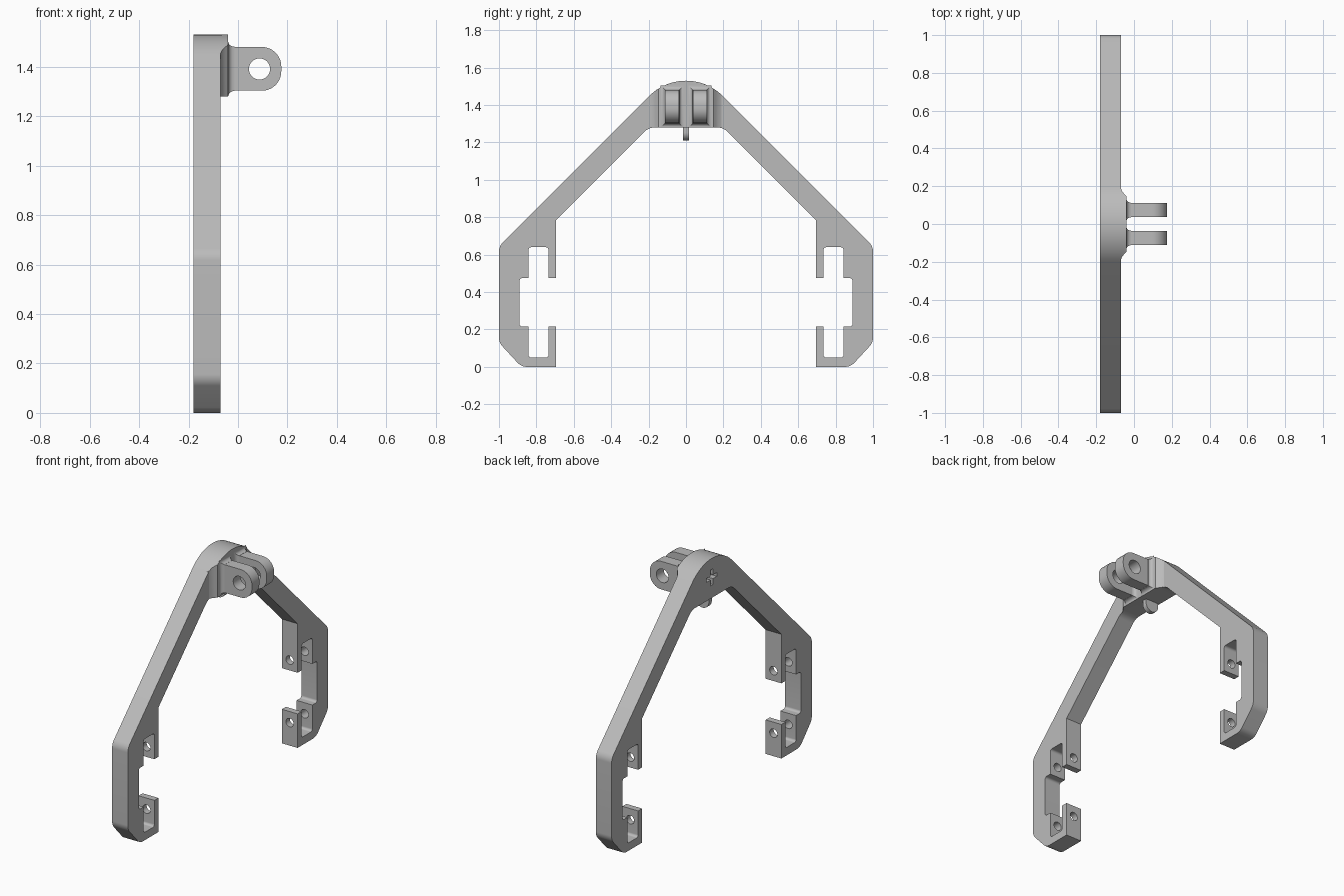
import bpy, bmesh, math
from mathutils import Vector

cube = bpy.data.objects.get("Cube")
if cube:
    bpy.data.objects.remove(cube)

grey = bpy.data.materials.new("plain grey")
grey.use_nodes = True
COLOUR = (0.5, 0.5, 0.5, 1)
grey.diffuse_color = COLOUR
grey.node_tree.nodes["Principled BSDF"].inputs["Base Color"].default_value = COLOUR


def rounded(corners, steps=8):
    """Turn (u, v, radius) corners into an outline with filleted corners."""
    out = []
    for i, (u, v, r) in enumerate(corners):
        p = Vector((u, v))
        if r == 0:
            out.append(p)
            continue
        a = (Vector(corners[i - 1][:2]) - p).normalized()
        b = (Vector(corners[(i + 1) % len(corners)][:2]) - p).normalized()
        half = a.angle(b) / 2
        centre = p + (a + b).normalized() * r / math.sin(half)
        start = p + a * r / math.tan(half) - centre
        end = p + b * r / math.tan(half) - centre
        for k in range(steps + 1):
            t = k / steps
            out.append(centre + start.lerp(end, t).normalized() * r)
    return out


def loft(name, sections):
    """Skin a stack of equal-length 3D outlines and cap both ends."""
    bm = bmesh.new()
    rings = [[bm.verts.new(p) for p in s] for s in sections]
    n = len(rings[0])
    bm.faces.new(rings[0])
    bm.faces.new(rings[-1])
    for lo, hi in zip(rings, rings[1:]):
        for i in range(n):
            j = (i + 1) % n
            bm.faces.new((lo[i], lo[j], hi[j], hi[i]))
    bmesh.ops.recalc_face_normals(bm, faces=bm.faces)
    mesh = bpy.data.meshes.new(name)
    bm.to_mesh(mesh)
    bm.free()
    mesh.materials.append(grey)
    obj = bpy.data.objects.new(name, mesh)
    bpy.context.collection.objects.link(obj)
    return obj


def prism_x(name, outline, x0, x1):
    return loft(name, [[(x, u, v) for u, v in outline] for x in (x0, x1)])


def prism_y(name, outline, y0, y1):
    return loft(name, [[(u, y, v) for u, v in outline] for y in (y0, y1)])


def circle(u, v, r, n=32):
    return [(u + r * math.cos(math.tau * k / n), v + r * math.sin(math.tau * k / n))
            for k in range(n)]


def cut(obj, cutter):
    cutter.hide_render = True
    mod = obj.modifiers.new("cut", 'BOOLEAN')
    mod.operation = 'DIFFERENCE'
    mod.solver = 'EXACT'
    mod.object = cutter
    bpy.context.view_layer.objects.active = obj
    bpy.ops.object.modifier_apply(modifier=mod.name)
    bpy.data.objects.remove(cutter)


BACK, FACE, PAD = -0.18, -0.07, -0.04
MID = (BACK + FACE) / 2
ARC_R, ARC_Z, BASE = 0.278, 1.252, 1.28

# Frame: one half of the outline, then its mirror image
half = rounded([
    (0, BASE, 0), (0.2, BASE, 0.08), (0.695, 0.785, 0),
    (0.695, 0.475, 0), (0.735, 0.475, 0), (0.735, 0.64, 0.015),
    (0.842, 0.64, 0.015), (0.842, 0.475, 0), (0.89, 0.475, 0.015),
    (0.89, 0.215, 0.015), (0.842, 0.215, 0), (0.842, 0.05, 0.015),
    (0.735, 0.05, 0.015), (0.735, 0.215, 0), (0.695, 0.215, 0),
    (0.695, 0, 0), (0.88, 0, 0.07), (1, 0.13, 0.07), (1, 0.645, 0.07),
    (0.197, 1.448, 0)])
for k in range(1, 13):
    a = math.pi / 4 * (1 + k / 12)
    half.append(Vector((ARC_R * math.cos(a), ARC_Z + ARC_R * math.sin(a))))
half[-1].x = 0
frame = prism_x("frame", half + [Vector((-p.x, p.y)) for p in half[-2:0:-1]], BACK, FACE)

# Screw holes through the clamp lips and into the side walls
for side in (-1, 1):
    for z in (0.54, 0.145):
        cut(frame, prism_y("screw_cutter", circle(MID, z, 0.027), side * 0.65, side * 0.93))

# Cross-shaped recess in the back
arm, w = 0.05, 0.012
cross = []
for q in range(4):
    c, s = round(math.cos(q * math.pi / 2)), round(math.sin(q * math.pi / 2))
    for u, v in ((arm, -w), (arm, w), (w, w)):
        cross.append((u * c - v * s, 1.41 + u * s + v * c))
cut(frame, prism_x("cross_cutter", cross, BACK - 0.05, BACK + 0.04))

# Mounting pad that flares into the frame and follows its rounded top
sections = []
for x, width in ((FACE - 0.01, 0.195), (FACE, 0.19), (-0.062, 0.172),
                 (-0.052, 0.16), (PAD, 0.148)):
    ys = [width * (1 - k / 8) for k in range(17)]
    ring = [(x, -width, BASE), (x, width, BASE)]
    ring += [(x, y, ARC_Z + math.sqrt(ARC_R ** 2 - y * y)) for y in ys]
    sections.append(ring)
pad = loft("mounting_pad", sections)

# Two hinge lugs with a cross hole and a filleted root
lug_outline = rounded([(PAD - 0.01, 1.303, 0), (0.175, 1.303, 0.078),
                       (0.175, 1.48, 0.078), (PAD - 0.01, 1.48, 0)])
parts = [frame, pad]
for side, label in ((1, "back"), (-1, "front")):
    lug = prism_y(label + "_lug", lug_outline, side * 0.037, side * 0.111)
    cut(lug, prism_y("pin_cutter", circle(0.087, 1.391, 0.043), side * 0.01, side * 0.15))
    root = []
    for k in range(6):
        a = math.pi / 2 * k / 5
        grow = 0.023 * (1 - math.sin(a))
        x = PAD + 0.025 * (1 - math.cos(a))
        y0, y1 = 0.036 - grow, 0.112 + grow
        z0, z1 = 1.302 - grow, 1.481 + grow
        root.append([(x, side * y, z) for y, z in ((y0, z0), (y1, z0), (y1, z1), (y0, z1))])
    parts += [lug, loft(label + "_lug_root", root)]

# Small rounded tongue under the crown
tongue = rounded([(MID - 0.045, 1.3, 0), (MID - 0.045, 1.21, 0.044),
                  (MID + 0.045, 1.21, 0.044), (MID + 0.045, 1.3, 0)])
parts.append(prism_y("lower_tongue", tongue, -0.015, 0.015))

# Smooth curved surfaces, keep edges sharp
bpy.ops.object.select_all(action='DESELECT')
for obj in parts:
    obj.select_set(True)
bpy.context.view_layer.objects.active = frame
bpy.ops.object.shade_smooth_by_angle(angle=math.radians(30))
